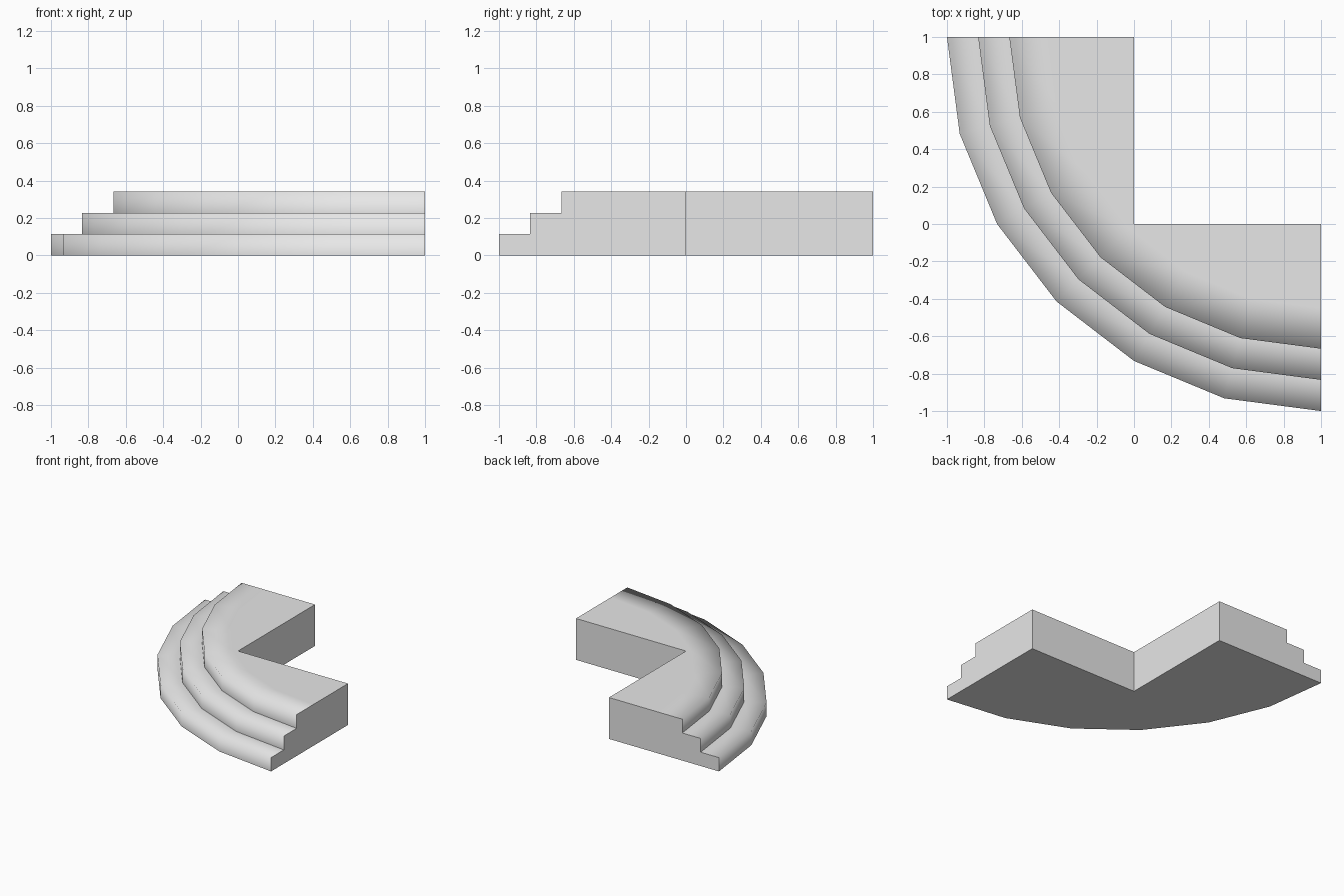
import bpy
import bmesh
from math import cos, sin, pi

cube = bpy.data.objects.get("Cube")
if cube:
    bpy.data.objects.remove(cube)

SEGMENTS = 6
STEPS = 3
HEIGHT = 0.34
RISE = HEIGHT / STEPS
TREAD = 1 / 6

# Stone material
stone = bpy.data.materials.new("light_grey_stone")
stone.use_nodes = True
grey = (0.8, 0.8, 0.8, 1)
stone.diffuse_color = grey
stone.node_tree.nodes["Principled BSDF"].inputs["Base Color"].default_value = grey

# Stair profile as radius and height, ending on the flat landing
profile = []
for i in range(STEPS):
    radius = 2 - i * TREAD
    profile += [(radius, i * RISE), (radius, (i + 1) * RISE)]
profile.append((1.45, HEIGHT))

# Sweep the profile through a quarter turn about the outer corner
bm = bmesh.new()
rings = []
for r, z in profile:
    ring = []
    for k in range(SEGMENTS + 1):
        a = k * pi / 2 / SEGMENTS
        ring.append(bm.verts.new((1 - r * cos(a), 1 - r * sin(a), z)))
    rings.append(ring)

for low, high in zip(rings, rings[1:]):
    for k in range(SEGMENTS):
        face = bm.faces.new((low[k], low[k + 1], high[k + 1], high[k]))
        face.smooth = True

# Square inner notch, landing and underside
notch = [(1, 0), (0, 0), (0, 1)]
top = [bm.verts.new((x, y, HEIGHT)) for x, y in notch]
base = [bm.verts.new((x, y, 0)) for x, y in notch]
landing = bm.faces.new(rings[-1] + top)
landing.smooth = True
bm.faces.new(rings[0] + base)
for k in range(2):
    bm.faces.new((base[k], base[k + 1], top[k + 1], top[k]))

# Flat stepped ends
for end, corner in ((0, 2), (-1, 0)):
    bm.faces.new([ring[end] for ring in rings] + [top[corner], base[corner]])

bmesh.ops.recalc_face_normals(bm, faces=bm.faces)

# Round shading over each nosing, crisp at inner corners and flat sides
for edge in bm.edges:
    flat = any(not f.smooth for f in edge.link_faces)
    edge.smooth = not flat and edge.calc_face_angle_signed(0) > -0.5

mesh = bpy.data.meshes.new("corner_steps")
bm.to_mesh(mesh)
bm.free()
mesh.materials.append(stone)
bpy.context.collection.objects.link(bpy.data.objects.new("corner_steps", mesh))
